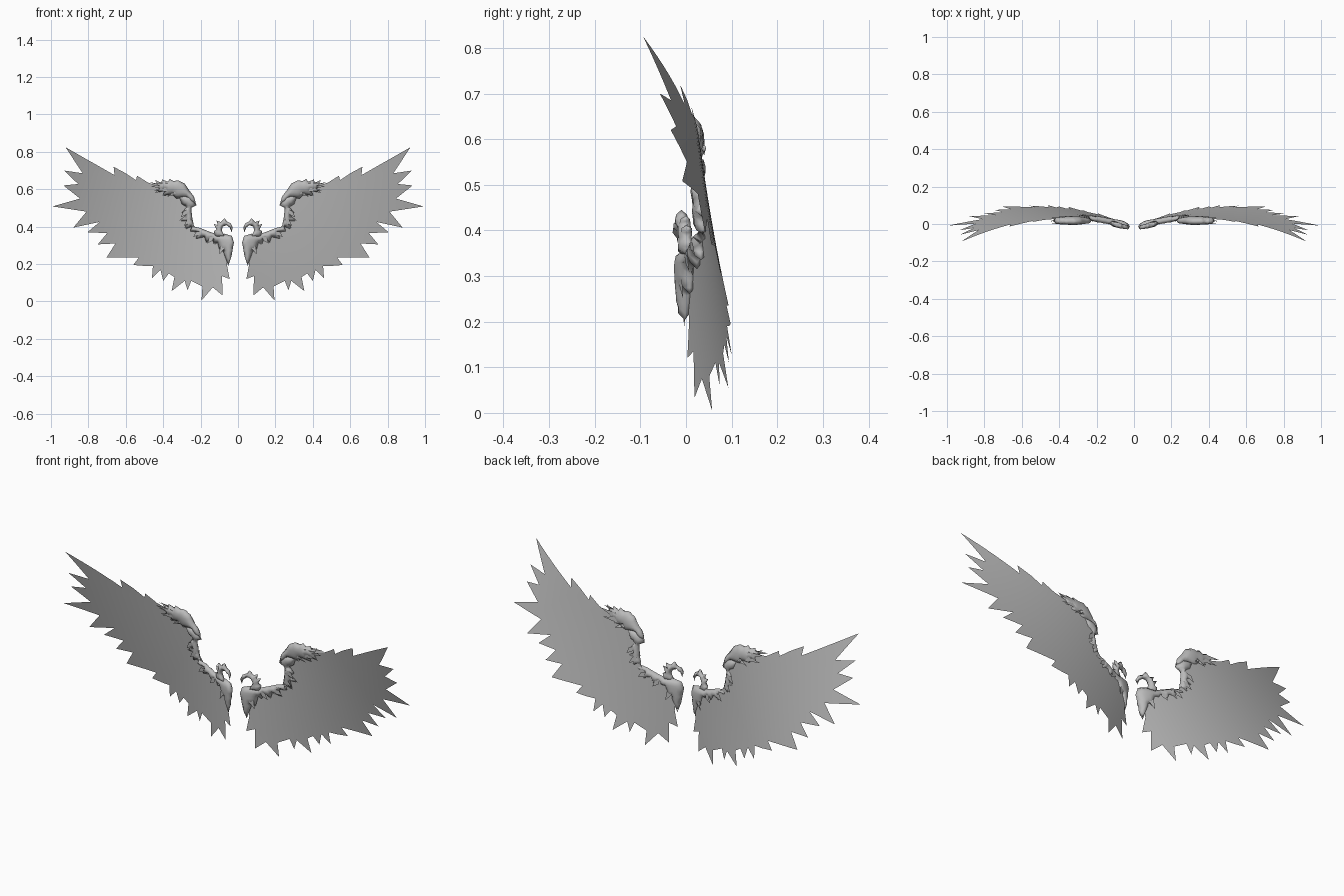
import bpy, bmesh, math
from mathutils import Vector
from mathutils.geometry import delaunay_2d_cdt, intersect_point_line

if "Cube" in bpy.data.objects:
    bpy.data.objects.remove(bpy.data.objects["Cube"])

grey = bpy.data.materials.new("feather_grey")
grey.diffuse_color = (0.5, 0.5, 0.5, 1)
grey.use_nodes = True
grey.node_tree.nodes["Principled BSDF"].inputs["Base Color"].default_value = grey.diffuse_color


def sheet_y(x, z):
    """Depth of the curved, slightly twisted wing surface."""
    return -0.014 + 0.30 * x - 0.35 * x**2 + 0.09 * x**3 - 0.33 * x * (z - 0.4)


def inside(p, poly):
    hit = False
    for a, b in zip(poly, poly[1:] + poly[:1]):
        if (a.y > p.y) != (b.y > p.y):
            if p.x < a.x + (p.y - a.y) / (b.y - a.y) * (b.x - a.x):
                hit = not hit
    return hit


def edge_distance(p, poly):
    best = 9.0
    for a, b in zip(poly, poly[1:] + poly[:1]):
        q, t = intersect_point_line(p, a, b)
        q = a.lerp(b, min(1, max(0, t)))
        best = min(best, (Vector((q[0], q[1])) - p).length)
    return best


def plate(name, outline, step, thick=0.0, round_w=0.03, shift=0.0):
    """Fill an x-z outline on the wing surface; thick > 0 puffs it out both ways."""
    corners = [Vector(p) for p in outline]
    poly = []
    for a, b in zip(corners, corners[1:] + corners[:1]):
        n = max(1, int((b - a).length / step))
        poly += [a.lerp(b, i / n) for i in range(n)]
    pts = list(poly)
    x0, x1 = min(p.x for p in poly), max(p.x for p in poly)
    z0, z1 = min(p.y for p in poly), max(p.y for p in poly)
    for j in range(int((z1 - z0) / step) + 1):
        for i in range(int((x1 - x0) / step) + 1):
            p = Vector((x0 + (i + 0.5 * (j % 2)) * step, z0 + j * step))
            if inside(p, poly) and edge_distance(p, poly) > step * 0.35:
                pts.append(p)
    ring = list(range(len(poly)))
    co, _, tris, *_ = delaunay_2d_cdt(pts, [], [ring], 1, 1e-5)
    bm = bmesh.new()
    for side in ((-1, 1) if thick else (-1,)):
        verts = []
        for p in co:
            d = min(1, edge_distance(p, poly) / round_w)
            puff = thick * math.sqrt(max(0, 1 - (1 - d) ** 2))
            verts.append(bm.verts.new((p.x, sheet_y(p.x, p.y) + shift + side * puff, p.y)))
        for t in tris:
            bm.faces.new([verts[k] for k in (t if side < 0 else t[::-1])])
    if thick:
        bmesh.ops.remove_doubles(bm, verts=bm.verts, dist=1e-5)
    mesh = bpy.data.meshes.new(name)
    bm.to_mesh(mesh)
    bm.free()
    mesh.materials.append(grey)
    ob = bpy.data.objects.new(name, mesh)
    bpy.context.collection.objects.link(ob)
    for f in mesh.polygons:
        f.use_smooth = True
    ob.modifiers.new("other_wing", 'MIRROR')
    return ob


def feather(name, base, tip, width, shift):
    """Small pointed leaf from base to tip."""
    b, t = Vector(base), Vector(tip)
    d = t - b
    n = Vector((-d.y, d.x)).normalized() * width / 2
    plate(name, [b, b + d * 0.4 - n, t, b + d * 0.4 + n], 0.02, 0.006, width / 2, shift)


# Broad feathered sheet with a jagged rim
plate("wing_sheet", [
    (.06, .20), (.045, .12), (.085, .135), (.083, .033), (.135, .075), (.195, .005),
    (.19, .08), (.25, .11), (.27, .06), (.285, .11), (.355, .055), (.34, .13), (.37, .15),
    (.40, .11), (.415, .17), (.46, .125), (.455, .19), (.50, .19), (.56, .195), (.53, .235),
    (.703, .235), (.655, .31), (.75, .305), (.70, .365), (.805, .37), (.74, .425),
    (.88, .395), (.81, .48), (.992, .508), (.845, .55), (.933, .62), (.855, .628),
    (.93, .70), (.83, .685), (.923, .825), (.66, .675), (.665, .72), (.60, .685),
    (.545, .648), (.54, .672), (.48, .635), (.40, .61), (.30, .58), (.26, .52),
    (.27, .45), (.20, .36), (.10, .34), (.05, .30)], 0.04)

# Root and forearm with ragged covert feathers underneath
plate("wing_arm", [
    (.052, .19), (.035, .24), (.022, .315), (.032, .35), (.07, .362), (.11, .358),
    (.15, .372), (.20, .392), (.235, .40), (.245, .45), (.25, .50), (.222, .515),
    (.25, .56), (.32, .575), (.30, .52), (.275, .505), (.30, .475), (.28, .46),
    (.315, .43), (.275, .43), (.285, .385), (.25, .40), (.255, .375), (.215, .37),
    (.225, .335), (.18, .345), (.17, .315), (.14, .335), (.125, .30), (.11, .315),
    (.095, .26), (.08, .27)], 0.014, 0.02, 0.035, -0.008)

# Shoulder plume
plate("shoulder_plume", [
    (.222, .512), (.235, .56), (.265, .60), (.285, .63), (.32, .648), (.345, .643),
    (.365, .655), (.375, .64), (.405, .652), (.41, .635), (.445, .65), (.43, .625),
    (.465, .615), (.42, .605), (.445, .58), (.39, .592), (.405, .565), (.35, .572),
    (.33, .55), (.28, .555)], 0.014, 0.022, 0.04, -0.01)

# Hooked crest above the root
plate("hooked_crest", [
    (.12, .345), (.13, .375), (.115, .385), (.13, .415), (.108, .408), (.115, .432),
    (.092, .425), (.072, .445), (.06, .428), (.04, .418), (.028, .395), (.034, .37),
    (.044, .395), (.062, .408), (.082, .40), (.087, .38), (.078, .362), (.07, .345)],
    0.01, 0.016, 0.02, -0.015)

# Loose feathers on both faces of the arm and plume
tufts = [((.33, .61), (.47, .635)), ((.32, .60), (.45, .595)), ((.29, .60), (.38, .56)),
         ((.27, .49), (.305, .45)), ((.25, .44), (.29, .405)), ((.20, .375), (.24, .345)),
         ((.13, .35), (.165, .31)), ((.075, .31), (.10, .25))]
for base, tip in tufts:
    for face, shift in (("front", -0.024), ("back", 0.008)):
        feather(face + "_tuft_feather", base, tip, 0.025, shift)
